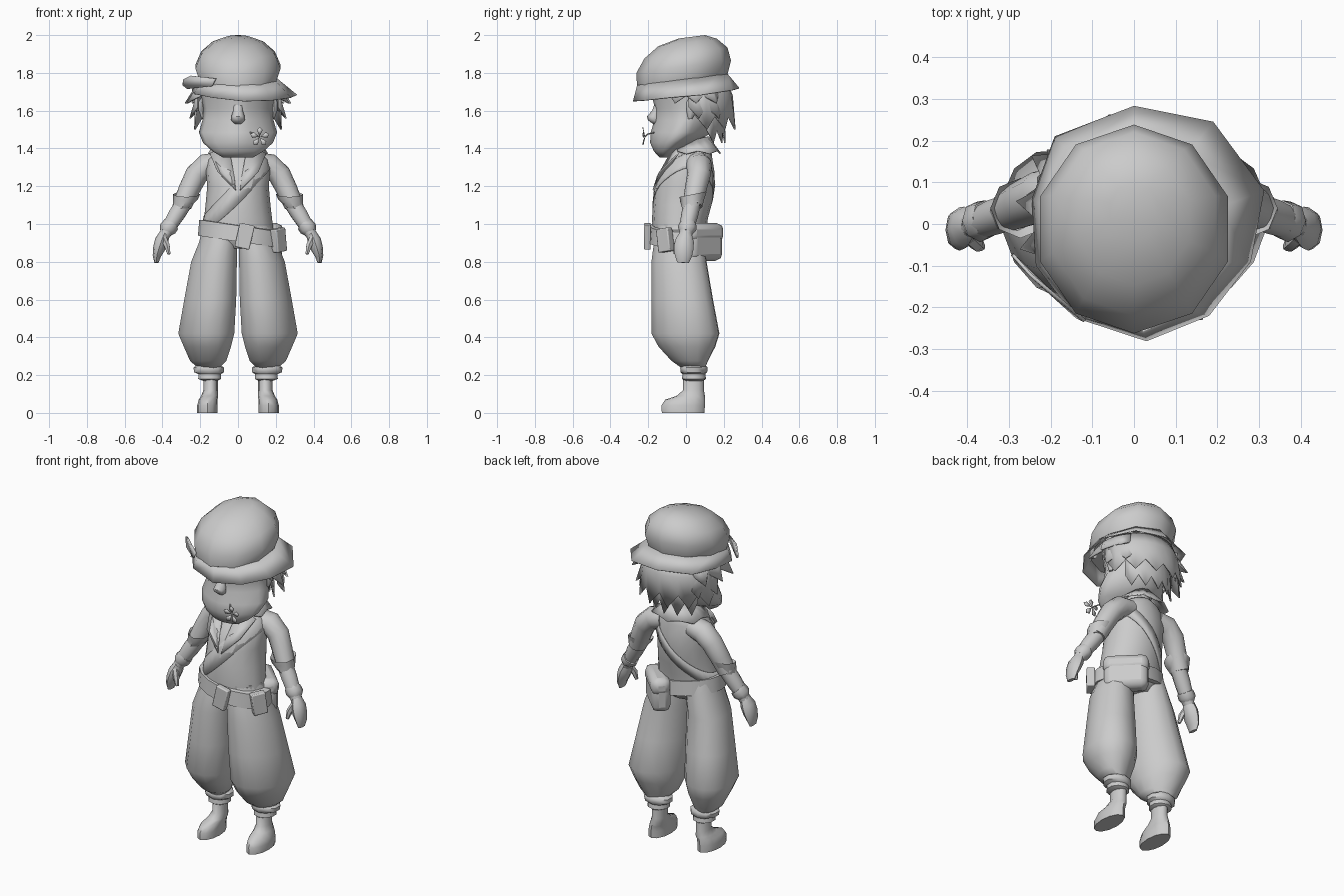
import bpy, bmesh
from math import sin, cos, pi, radians, copysign
from mathutils import Vector, Matrix

if "Cube" in bpy.data.objects:
    bpy.data.objects.remove(bpy.data.objects["Cube"], do_unlink=True)

grey = bpy.data.materials.new("plain grey")
grey.use_nodes = True
grey.diffuse_color = (0.6, 0.6, 0.6, 1)
grey.node_tree.nodes["Principled BSDF"].inputs["Base Color"].default_value = (0.6, 0.6, 0.6, 1)
parts = []


def finish(name, bm, mirror=False, thick=0.0, bevel=0.0):
    bmesh.ops.recalc_face_normals(bm, faces=bm.faces[:])
    mesh = bpy.data.meshes.new(name)
    bm.to_mesh(mesh)
    bm.free()
    mesh.materials.append(grey)
    ob = bpy.data.objects.new(name, mesh)
    bpy.context.scene.collection.objects.link(ob)
    if thick:
        ob.modifiers.new("thickness", "SOLIDIFY").thickness = thick
    if bevel:
        mod = ob.modifiers.new("bevel", "BEVEL")
        mod.width, mod.segments = bevel, 2
    if mirror:
        ob.modifiers.new("mirror", "MIRROR")
    parts.append(ob)


def bridge(bm, rows, closed=True):
    """Join rows of points with quads."""
    rows = [[bm.verts.new(p) for p in row] for row in rows]
    n = len(rows[0])
    for a, b in zip(rows, rows[1:]):
        for i in range(n if closed else n - 1):
            j = (i + 1) % n
            bm.faces.new((a[i], a[j], b[j], b[i]))
    return rows


def loft(name, rings, n=12, follow=False, shear=0.0, skew=0.0, power=1.0, **kw):
    """Skin rings (x, y, z, rx, ry); follow turns them along the path, power sharpens them."""
    rows = []
    for k, (x, y, z, rx, ry) in enumerate(rings):
        turn = Matrix.Identity(3)
        if follow:
            a = Vector(rings[max(k - 1, 0)][:3])
            b = Vector(rings[min(k + 1, len(rings) - 1)][:3])
            turn = Vector((0, 0, -1)).rotation_difference(b - a).to_matrix()
        row = []
        for i in range(n):
            t = 2 * pi * i / n + pi / 2
            c, s = (copysign(abs(v) ** power, v) for v in (cos(t), sin(t)))
            p = Vector((x, y, z)) + turn @ Vector((rx * c, ry * s + skew * rx * c, 0))
            p.z += shear * p.y
            row.append(p)
        rows.append(row)
    bm = bmesh.new()
    rows = bridge(bm, rows)
    bm.faces.new(rows[0])
    bm.faces.new(rows[-1])
    finish(name, bm, **kw)


def sheet(name, rows, closed=True, **kw):
    bm = bmesh.new()
    bridge(bm, rows, closed)
    finish(name, bm, **kw)


def plate(name, points, **kw):
    bm = bmesh.new()
    bm.faces.new([bm.verts.new(p) for p in points])
    finish(name, bm, **kw)


def box(name, centre, size, turn=0, tilt=0, bevel=0.006):
    bm = bmesh.new()
    m = (Matrix.Translation(centre) @ Matrix.Rotation(radians(turn), 4, "Z")
         @ Matrix.Rotation(radians(tilt), 4, "Y") @ Matrix.Diagonal((*size, 1)))
    bmesh.ops.create_cube(bm, size=1, matrix=m)
    finish(name, bm, bevel=bevel)


# Boots, ankle cuffs and baggy trousers
loft("boots", [(.145, .04, .25, .038, .055), (.145, .04, .12, .038, .055), (.15, .025, .09, .045, .075),
               (.158, -.005, .07, .05, .105), (.162, -.015, .04, .054, .115),
               (.162, -.015, 0, .054, .113)], 12, mirror=True)
loft("ankle_cuffs", [(.155, .042, .26, .055, .055), (.155, .042, .24, .085, .073), (.153, .042, .215, .083, .07),
                     (.15, .042, .205, .062, .06), (.15, .042, .18, .064, .064), (.147, .042, .17, .04, .05)],
     10, mirror=True)
loft("trouser_legs", [(.1, -.035, .99, .085, .115), (.106, -.035, .9, .104, .135), (.127, -.037, .8, .124, .146),
                      (.147, -.02, .6, .141, .163), (.168, -.003, .42, .152, .18), (.162, .005, .35, .128, .15),
                      (.158, .02, .275, .098, .096), (.155, .04, .235, .055, .06)], 14, skew=.2, mirror=True)
loft("hips", [(0, -.035, 1.0, .185, .14), (0, -.035, .92, .19, .135), (0, -.03, .87, .12, .1)])

# Shirt body
torso = [(0, -.035, .95, .19, .14), (0, -.032, 1.03, .18, .148), (0, -.02, 1.1, .172, .155),
         (0, -.008, 1.2, .163, .16), (0, .005, 1.28, .17, .145), (0, .025, 1.34, .16, .115),
         (0, .04, 1.38, .12, .095), (0, .04, 1.41, .07, .075)]
loft("shirt", torso, 16)
loft("neck", [(0, .04, 1.37, .07, .07), (0, .02, 1.52, .065, .07)])


def section(z):
    """Shirt centre and radii at a height."""
    for a, b in zip(torso, torso[1:]):
        if z <= b[2]:
            return Vector(a).lerp(Vector(b), (z - a[2]) / (b[2] - a[2]))


# Sash from the left shoulder to the right hip, wider on the chest
upper, lower = [], []
for i in range(32):
    t = 2 * pi * i / 32
    mid = 1.17 + .17 * cos(t)
    width = .04 + .025 * max(0, -sin(t))
    for row, dz in ((upper, width), (lower, -width)):
        s = section(mid + dz)
        row.append((1.02 * s[3] * cos(t), s[1] + 1.02 * s[4] * sin(t), mid + dz))
sheet("sash", [upper, lower], thick=.004)

# Slanting belt with cases and a pouch
rows = []
for r, dz in ((.18, .045), (.215, .04), (.222, -.045), (.18, -.045)):
    ring = [2 * pi * i / 16 for i in range(16)]
    rows.append([(.01 + r * cos(t), -.037 + (r - .06) * sin(t), .95 - .15 * r * cos(t) + dz) for t in ring])
sheet("belt", rows)
box("front_case", (.035, -.205, .935), (.08, .035, .13), tilt=13)
box("side_case", (.215, -.11, .915), (.08, .045, .125), turn=52, tilt=-8)
box("hip_pouch", (.125, .083, .905), (.24, .105, .2), turn=-45, bevel=.035)
box("hip_pouch_flap", (.127, .085, .955), (.25, .108, .1), turn=-45, bevel=.035)

# Open jagged collar and lapels
arc = [radians(-50 + 28 * i) for i in range(11)]
sheet("collar", [[(.075 * cos(t), .045 + .075 * sin(t), 1.445 + .02 * sin(t)) for t in arc],
                 [((.15 + .02 * (i % 2)) * cos(t), .05 + .135 * sin(t), 1.39 - .015 * (i % 2))
                  for i, t in enumerate(arc)]], False, thick=.008)
plate("lapels", [(.05, -.06, 1.42), (.15, -.045, 1.375), (.11, -.14, 1.28), (.012, -.177, 1.18),
                 (.02, -.155, 1.25)], thick=.008, mirror=True)

# Arms and hands
loft("sleeves", [(.1, .06, 1.32, .06, .07), (.165, .07, 1.31, .064, .068), (.22, .068, 1.26, .061, .062),
                 (.26, .05, 1.18, .056, .057), (.295, .035, 1.1, .05, .052)], 12, follow=True, mirror=True)
loft("sleeve_cuffs", [(.298, .03, 1.085, .048, .05), (.278, .035, 1.125, .066, .066), (.272, .038, 1.15, .072, .072),
                      (.28, .036, 1.12, .05, .052)], 8, mirror=True, shear=.2)
loft("forearms", [(.28, .035, 1.12, .045, .045), (.325, .02, 1.05, .045, .045), (.365, .005, .985, .038, .04),
                  (.39, -.002, .94, .03, .034)], 10, follow=True, mirror=True)
loft("wrist_cuffs", [(.352, .012, 1.0, .044, .046), (.372, .005, .975, .047, .05), (.382, 0, .955, .034, .036)],
     8, follow=True, mirror=True)
loft("hands", [(.388, -.002, .95, .028, .033), (.405, -.008, .91, .036, .05), (.418, -.012, .87, .032, .052),
               (.43, -.014, .83, .022, .045), (.432, -.016, .795, .011, .03)], 8, follow=True, mirror=True)
loft("thumbs", [(.395, -.03, .925, .018, .02), (.376, -.048, .885, .017, .019), (.365, -.055, .84, .009, .01)],
     6, follow=True, mirror=True)

# Head with tapering face, snub nose and ears
loft("head", [(0, -.115, 1.352, .08, .025), (0, -.105, 1.385, .135, .065), (0, -.07, 1.43, .185, .12),
              (0, -.025, 1.485, .207, .162), (0, -.002, 1.55, .188, .165), (0, .005, 1.61, .182, .17),
              (0, .005, 1.68, .195, .185), (0, -.002, 1.78, .195, .19)], 16, power=1.3)
loft("nose", [(0, -.14, 1.66, .03, .018), (0, -.155, 1.6, .026, .024), (0, -.17, 1.57, .035, .037),
              (0, -.168, 1.55, .036, .034), (0, -.155, 1.53, .022, .02)], 8)
loft("ears", [(.185, .03, 1.67, .01, .012), (.192, .035, 1.645, .018, .032), (.19, .03, 1.6, .018, .028),
              (.182, .022, 1.555, .01, .01)], 8, mirror=True)


# Jagged hair: a smooth shell at the back, tufts at the sides
def hair(name, start, stop, spikes, top, valley, tip, **kw):
    rows = [[], [], []]
    middle = [(a + b) / 2 + c for a, b, c in zip(top, valley, (.012, .02))]
    for i in range(2 * spikes + 1):
        t = radians(start + (stop - start) * i / (2 * spikes))
        for row, (r, z) in zip(rows, (top, middle, tip if i % 2 else valley)):
            row.append((r * cos(t), .02 + r * sin(t), z))
    sheet(name, rows, False, thick=.008, **kw)


hair("temple_tufts", -28, 42, 3, (.2, 1.74), (.225, 1.68), (.285, 1.64), mirror=True)
hair("side_tufts", -2, 50, 2, (.195, 1.72), (.22, 1.62), (.262, 1.56), mirror=True)
hair("hair_back", 8, 172, 6, (.2, 1.75), (.232, 1.57), (.25, 1.5))
hair("hair_nape", 30, 150, 5, (.165, 1.64), (.18, 1.5), (.19, 1.43))

# Hat: soft ten-sided crown, lopsided brim and feather
loft("hat_crown", [(0, -.02, 1.765, .212, .24), (0, -.012, 1.835, .237, .25), (0, 0, 1.905, .205, .22),
                   (0, .008, 1.96, .14, .155), (0, .03, 1.987, .06, .07)], 10, shear=.13)
brim = [(0, .283, 1.72), (.19, .245, 1.71), (.312, .08, 1.685), (.28, -.09, 1.67), (.18, -.22, 1.655),
        (.03, -.281, 1.65), (-.14, -.225, 1.67), (-.235, -.1, 1.69), (-.245, .06, 1.71), (-.19, .21, 1.715)]
inner = []
for x, y, z in brim:
    d = Vector((x, y)).normalized()
    inner.append((.212 * d.x, .24 * d.y - .02, 1.765 + .03 * d.y))
sheet("hat_brim", [inner, brim], thick=.005)
plate("feather", [(-.12, -.235, 1.77), (-.14, -.225, 1.73), (-.27, -.105, 1.715), (-.295, -.075, 1.735),
                  (-.29, -.08, 1.765), (-.25, -.125, 1.785)], thick=.008)

# Flower held in the mouth
loft("flower_stem", [(.05, -.145, 1.49, .004, .004), (.09, -.205, 1.475, .004, .004),
                     (.115, -.22, 1.46, .004, .004)], 5, follow=True)
bm = bmesh.new()
for k in range(5):
    t = radians(90 + 72 * k)
    bm.faces.new([bm.verts.new((.115 + r * cos(t + w), -.22 - .2 * r, 1.46 + r * sin(t + w)))
                  for r, w in ((.004, 0), (.04, -.4), (.052, 0), (.04, .4))])
finish("flower_petals", bm, thick=.004)

bpy.ops.object.select_all(action="DESELECT")
for ob in parts:
    ob.select_set(True)
bpy.context.view_layer.objects.active = parts[0]
bpy.ops.object.shade_smooth_by_angle(angle=radians(50))
